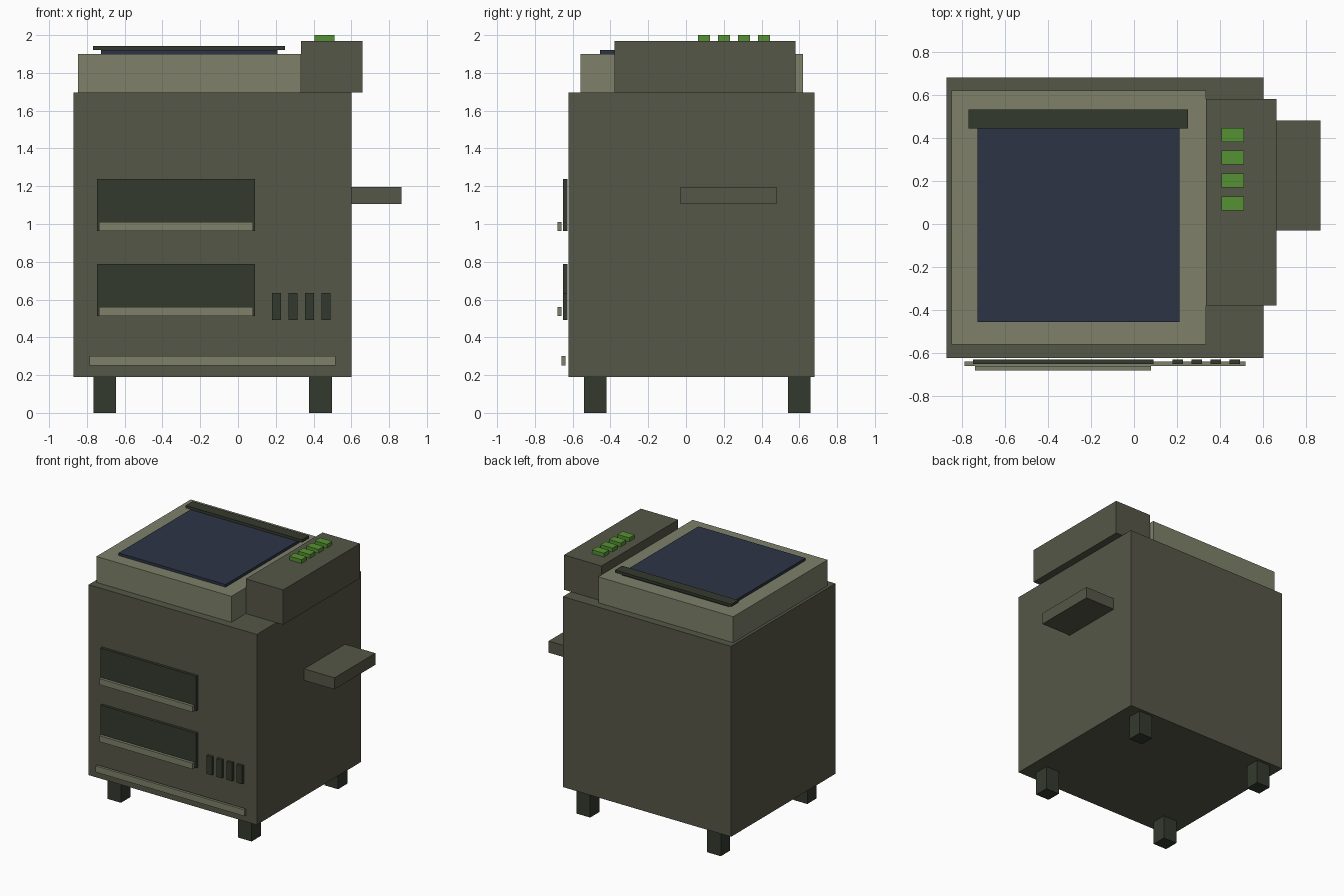
import bpy

cube = bpy.data.objects.get("Cube")
if cube:
    bpy.data.objects.remove(cube, do_unlink=True)


def material(name, *rgb):
    """Flat material from 0-255 display values, stored as linear."""
    linear = [((c / 255 + 0.055) / 1.055) ** 2.4 for c in rgb] + [1]
    mat = bpy.data.materials.new(name)
    mat.use_nodes = True
    mat.diffuse_color = linear
    mat.node_tree.nodes["Principled BSDF"].inputs["Base Color"].default_value = linear
    return mat


olive = material("dark olive", 86, 87, 72)
pale = material("pale olive", 126, 129, 106)
dark = material("blackish green", 52, 58, 46)
navy = material("navy glass", 45, 52, 70)
green = material("button green", 86, 145, 51)


def box(name, mat, x, y, z):
    """Box spanning the given (low, high) range on each axis."""
    bpy.ops.mesh.primitive_cube_add(size=1, location=[sum(r) / 2 for r in (x, y, z)])
    obj = bpy.context.object
    obj.name = name
    obj.scale = [r[1] - r[0] for r in (x, y, z)]
    bpy.ops.object.transform_apply(location=False, rotation=False, scale=True)
    obj.data.materials.append(mat)
    return obj


# Cabinet, side tray and legs
box("cabinet", olive, (-0.87, 0.6), (-0.622, 0.68), (0.19, 1.695))
box("side_tray", olive, (0.6, 0.865), (-0.03, 0.48), (1.105, 1.197))
for side, x in (("right", -0.765), ("left", 0.377)):
    for end, y in (("front", -0.54), ("back", 0.54)):
        box(f"{end}_{side}_leg", dark, (x, x + 0.12), (y, y + 0.118), (0, 0.19))

# Scanner lid, glass and hinge bar
box("scanner_bed", pale, (-0.847, 0.333), (-0.558, 0.62), (1.695, 1.9))
box("scanner_glass", navy, (-0.725, 0.21), (-0.455, 0.5), (1.9, 1.921))
box("hinge_bar", dark, (-0.767, 0.25), (0.442, 0.53), (1.921, 1.942))

# Control panel with buttons
box("control_panel", olive, (0.333, 0.66), (-0.378, 0.58), (1.695, 1.97))
for i in range(4):
    y = 0.063 + i * 0.106
    box(f"button_{i + 1}", green, (0.406, 0.511), (y, y + 0.065), (1.97, 2.0))

# Paper drawers with pull lips
for name, z in (("lower", 0.512), ("upper", 0.963)):
    box(f"{name}_drawer", dark, (-0.747, 0.09), (-0.65, -0.628), (z, z + 0.275))
    box(f"{name}_drawer_lip", pale, (-0.737, 0.08), (-0.68, -0.658), (z, z + 0.048))

# Vent slats and bottom trim
for i in range(4):
    x = 0.179 + i * 0.088
    box(f"vent_{i + 1}", dark, (x, x + 0.048), (-0.65, -0.628), (0.492, 0.636))
box("bottom_trim", pale, (-0.786, 0.516), (-0.658, -0.637), (0.25, 0.3))
